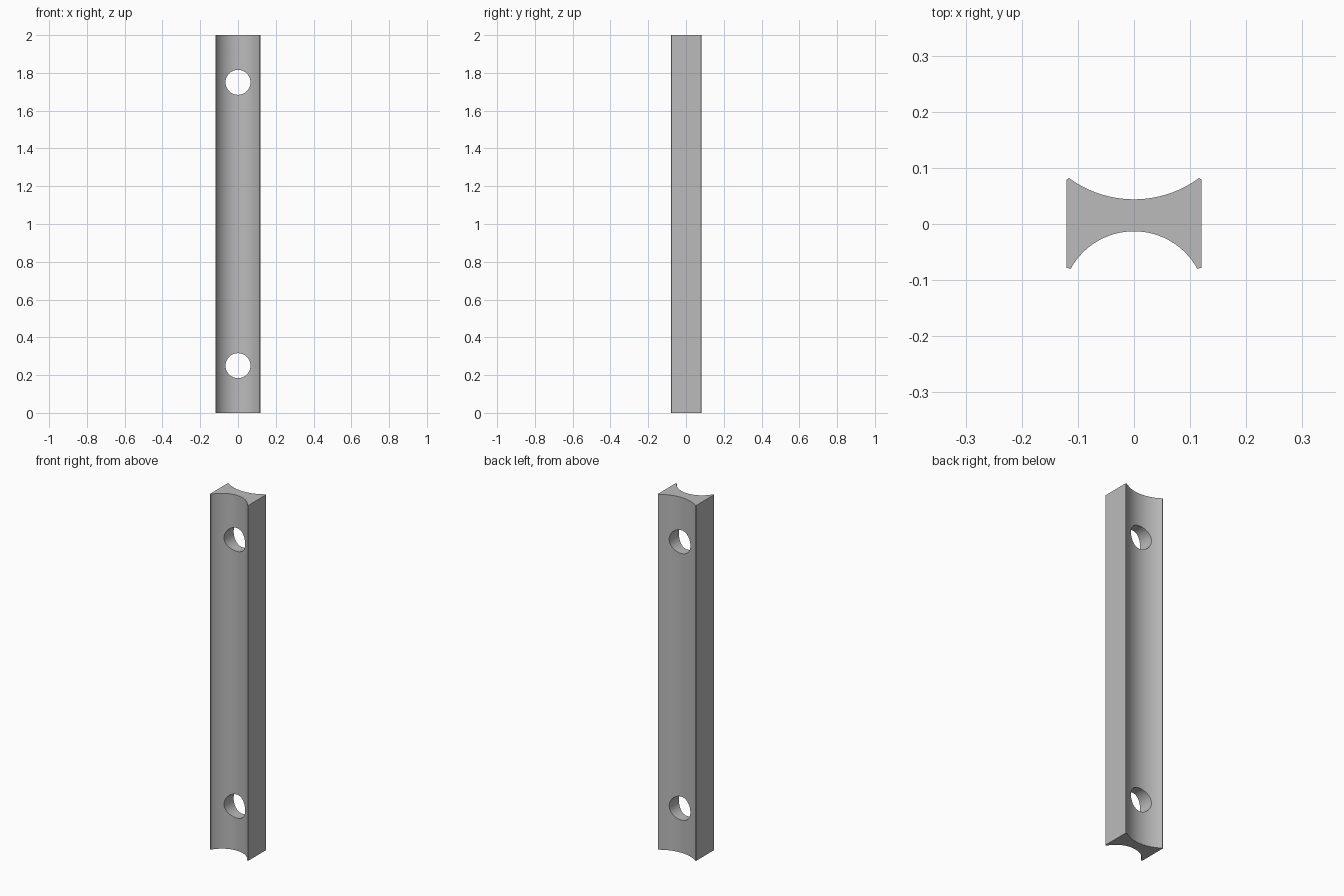
import bpy, bmesh, math

if "Cube" in bpy.data.objects:
    bpy.data.objects.remove(bpy.data.objects["Cube"])

HEIGHT = 2.0
HALF_WIDTH = 0.12

grey = bpy.data.materials.new("plain grey")
grey.use_nodes = True
colour = (0.5, 0.5, 0.5, 1)
grey.diffuse_color = colour
grey.node_tree.nodes["Principled BSDF"].inputs["Base Color"].default_value = colour


def hollow(half_chord, rim, floor, steps=32):
    """Points of a concave arc from +x to -x, between rim and floor heights."""
    depth = abs(rim - floor)
    radius = (half_chord ** 2 + depth ** 2) / (2 * depth)
    side = math.copysign(1, rim)
    centre = floor + side * radius
    sweep = math.asin(half_chord / radius)
    angles = [sweep * (1 - 2 * i / steps) for i in range(steps + 1)]
    return [(radius * math.sin(a), centre - side * radius * math.cos(a)) for a in angles]


# Bar: two hollowed sides, narrow flat sides with slightly bevelled lips
back = [(HALF_WIDTH, 0.079)] + hollow(0.116, 0.082, 0.044) + [(-HALF_WIDTH, 0.079)]
front = [(HALF_WIDTH, -0.078)] + hollow(0.113, -0.080, -0.013) + [(-HALF_WIDTH, -0.078)]
outline = back + front[::-1]

bm = bmesh.new()
base = bm.faces.new([bm.verts.new((x, y, 0)) for x, y in outline])
extruded = bmesh.ops.extrude_face_region(bm, geom=[base], use_keep_orig=True)
top = [v for v in extruded["geom"] if isinstance(v, bmesh.types.BMVert)]
bmesh.ops.translate(bm, verts=top, vec=(0, 0, HEIGHT))
bmesh.ops.recalc_face_normals(bm, faces=bm.faces)
mesh = bpy.data.meshes.new("grooved_bar")
bm.to_mesh(mesh)
bm.free()
mesh.materials.append(grey)
bar = bpy.data.objects.new("grooved_bar", mesh)
bpy.context.collection.objects.link(bar)

# Round through-holes near both ends
for z in (0.25, 1.75):
    bpy.ops.mesh.primitive_cylinder_add(vertices=48, radius=0.066, depth=0.4,
                                        location=(0, 0, z), rotation=(math.pi / 2, 0, 0))
    cutter = bpy.context.object
    cutter.name = "hole_cutter"
    cutter.data.materials.append(grey)
    bpy.context.view_layer.objects.active = bar
    cut = bar.modifiers.new("hole", "BOOLEAN")
    cut.operation = "DIFFERENCE"
    cut.solver = "EXACT"
    cut.object = cutter
    bpy.ops.object.modifier_apply(modifier=cut.name)
    bpy.data.objects.remove(cutter)

# Smooth grooves and holes, crisp edges
bpy.ops.object.select_all(action="DESELECT")
bar.select_set(True)
bpy.context.view_layer.objects.active = bar
bpy.ops.object.shade_smooth_by_angle(angle=math.radians(25))
